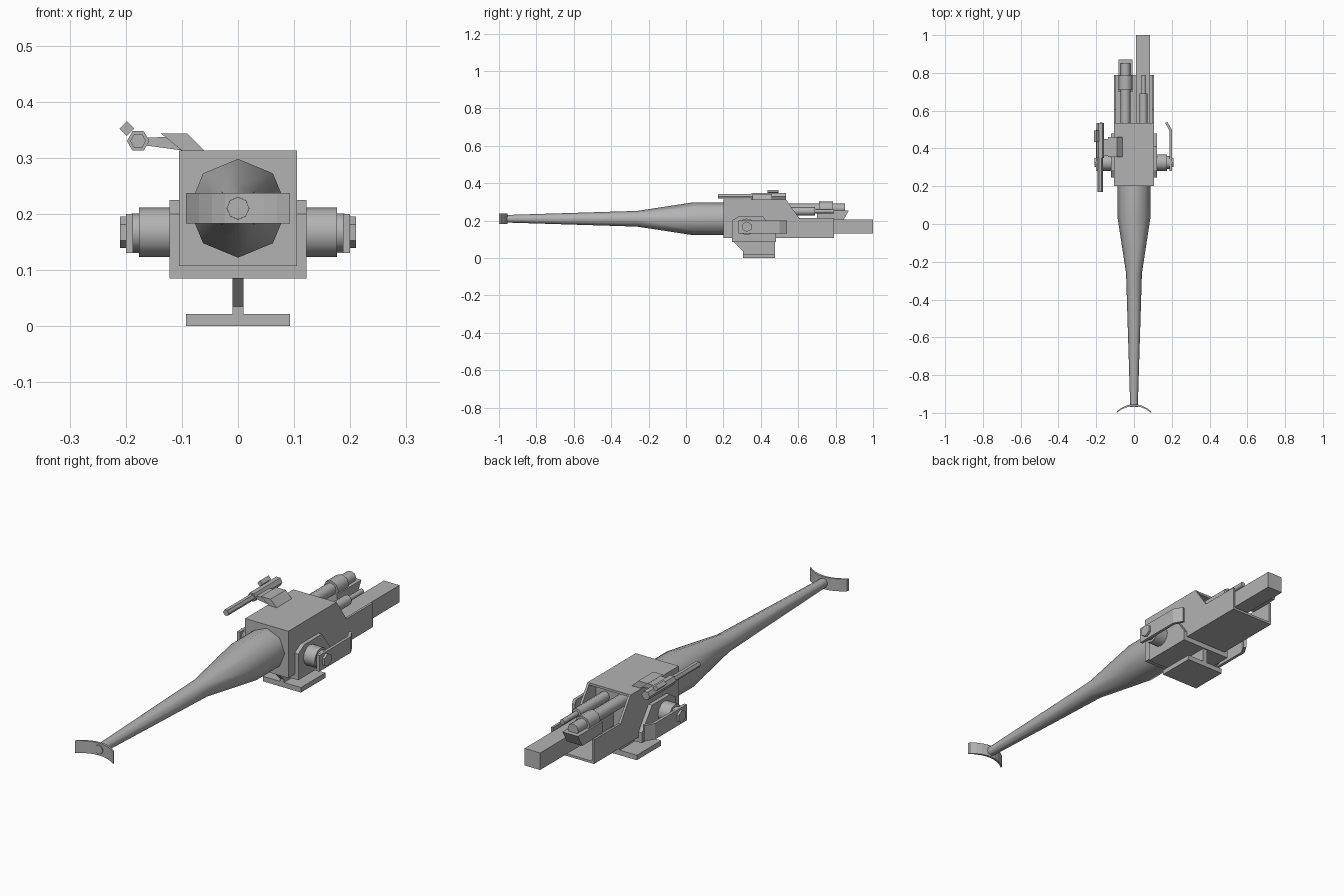
import bpy, math
from mathutils import Vector

cube = bpy.data.objects.get("Cube")
if cube:
    bpy.data.objects.remove(cube, do_unlink=True)

steel = bpy.data.materials.new("grey_steel")
steel.use_nodes = True
GREY = (0.45, 0.45, 0.45, 1)
steel.diffuse_color = GREY
steel.node_tree.nodes["Principled BSDF"].inputs["Base Color"].default_value = GREY


def make(name, verts, faces, smooth=False):
    mesh = bpy.data.meshes.new(name)
    mesh.from_pydata(verts, [], faces)
    mesh.materials.append(steel)
    ob = bpy.data.objects.new(name, mesh)
    bpy.context.collection.objects.link(ob)
    bpy.ops.object.select_all(action='DESELECT')
    ob.select_set(True)
    bpy.context.view_layer.objects.active = ob
    bpy.ops.object.mode_set(mode='EDIT')
    bpy.ops.mesh.select_all(action='SELECT')
    bpy.ops.mesh.normals_make_consistent(inside=False)
    bpy.ops.object.mode_set(mode='OBJECT')
    if smooth:
        bpy.ops.object.shade_smooth_by_angle(angle=math.radians(50))
    return ob


def prism(name, profile, lo, hi, axis):
    """Extrude a 2D profile: along x it is (y, z), along y (x, z), along z (x, y)."""
    def place(p, d):
        v = list(p)
        v.insert("xyz".index(axis), d)
        return v
    n = len(profile)
    verts = [place(p, d) for d in (lo, hi) for p in profile]
    faces = [tuple(range(n)), tuple(range(n, 2 * n))]
    faces += [(i, (i + 1) % n, (i + 1) % n + n, i + n) for i in range(n)]
    return make(name, verts, faces)


def box(name, x0, x1, y0, y1, z0, z1):
    return prism(name, [(x0, y0), (x1, y0), (x1, y1), (x0, y1)], z0, z1, "z")


def lathe(name, centre, rings, axis="y", sides=8, turn=0.0):
    """Closed turned part; rings are (position along axis, radius)."""
    verts, faces = [], []
    for d, r in rings:
        for k in range(sides):
            a = 2 * math.pi * k / sides + turn
            u, w = centre[0] + r * math.sin(a), centre[1] + r * math.cos(a)
            verts.append((u, d, w) if axis == "y" else (d, u, w))
    for j in range(len(rings) - 1):
        for k in range(sides):
            m = (k + 1) % sides
            faces.append((j * sides + k, j * sides + m, (j + 1) * sides + m, (j + 1) * sides + k))
    last = (len(rings) - 1) * sides
    faces += [tuple(range(sides)), tuple(range(last, last + sides))]
    return make(name, verts, faces, smooth=sides > 6)


# Main barrel and curved muzzle plate
lathe("barrel", (0, 0.21), [(-0.97, 0.02), (-0.26, 0.042), (0.04, 0.088), (0.22, 0.088)])
outer, inner = [], []
for i in range(9):
    t = i / 4 - 1
    bow = 0.036 * (1 - t * t)
    outer.append((0.093 * t, -1.0 + bow))
    inner.append((0.090 * t, -0.990 + bow))
prism("muzzle_plate", outer + inner[::-1], 0.183, 0.237, "z")

# Receiver: side walls, floor, roof and front block, open to the rear
wall = [(0.20, 0.107), (0.79, 0.107), (0.79, 0.213), (0.605, 0.213), (0.535, 0.313), (0.20, 0.313)]
for s, side in ((1, "left"), (-1, "right")):
    prism(side + "_receiver_wall", wall, s * 0.095, s * 0.105, "x")
box("receiver_block", -0.095, 0.095, 0.20, 0.49, 0.107, 0.313)
box("receiver_floor", -0.095, 0.095, 0.49, 0.79, 0.107, 0.117)
box("receiver_roof", -0.095, 0.095, 0.49, 0.535, 0.303, 0.313)

# Breech parts lying in the open trough
box("breech_bar", 0.01, 0.086, 0.49, 1.0, 0.13, 0.205)
lathe("left_buffer", (0.05, 0.25), [(0.49, 0.022), (0.69, 0.022)])
lathe("left_buffer_rod", (0.05, 0.25), [(0.69, 0.011), (0.79, 0.011)])
lathe("right_buffer", (-0.045, 0.265), [(0.49, 0.026), (0.85, 0.026)])
lathe("right_buffer_collar", (-0.045, 0.265), [(0.71, 0.036), (0.785, 0.036)])
prism("buffer_bracket", [(0.70, 0.20), (0.84, 0.20), (0.87, 0.253), (0.70, 0.253)], -0.083, -0.008, "x")

# Pedestal and cradle
box("base_plate", -0.093, 0.093, 0.305, 0.475, 0, 0.022)
prism("pedestal_web", [(0.25, 0.09), (0.305, 0.035), (0.305, 0.02), (0.475, 0.02), (0.475, 0.09)],
      -0.01, 0.01, "x")
box("cradle_floor", -0.122, 0.122, 0.245, 0.48, 0.085, 0.107)
arm = [(0.245, 0.085), (0.48, 0.085), (0.48, 0.13), (0.455, 0.165), (0.41, 0.225),
       (0.285, 0.225), (0.245, 0.20)]
guard = [(0.187, 0.28), (0.20, 0.28), (0.20, 0.50), (0.177, 0.54), (0.165, 0.535), (0.187, 0.495)]
for s, side in ((1, "left"), (-1, "right")):
    prism(side + "_cradle_arm", arm, s * 0.105, s * 0.122, "x")
    lathe(side + "_trunnion", (0.325, 0.167), [(s * 0.12, 0.044), (s * 0.176, 0.044)], "x", 12)
    lathe(side + "_trunnion_neck", (0.325, 0.167), [(s * 0.176, 0.034), (s * 0.19, 0.034)], "x", 12)
    prism(side + "_guard_plate", [(s * x, y) for x, y in guard], 0.13, 0.20, "z")
    lathe(side + "_trunnion_bolt", (0.325, 0.167), [(s * 0.20, 0.028), (s * 0.21, 0.028)], "x", 6)

# Small coaxial gun on its roof bracket
prism("bracket_foot", [(-0.06, 0.313), (-0.09, 0.343), (-0.137, 0.343), (-0.10, 0.313)], 0.355, 0.46, "y")
prism("bracket_arm", [(-0.165, 0.336), (-0.13, 0.337), (-0.098, 0.313), (-0.165, 0.322)], 0.36, 0.45, "y")
gun = (-0.178, 0.33)
lathe("small_gun_barrel", gun, [(0.17, 0.014), (0.36, 0.014)], sides=6, turn=math.pi / 6)
lathe("small_gun_receiver", gun, [(0.35, 0.02), (0.535, 0.02)], sides=6, turn=math.pi / 6)
lathe("small_gun_sight", (-0.198, 0.352), [(0.435, 0.013), (0.495, 0.013)], sides=4)
